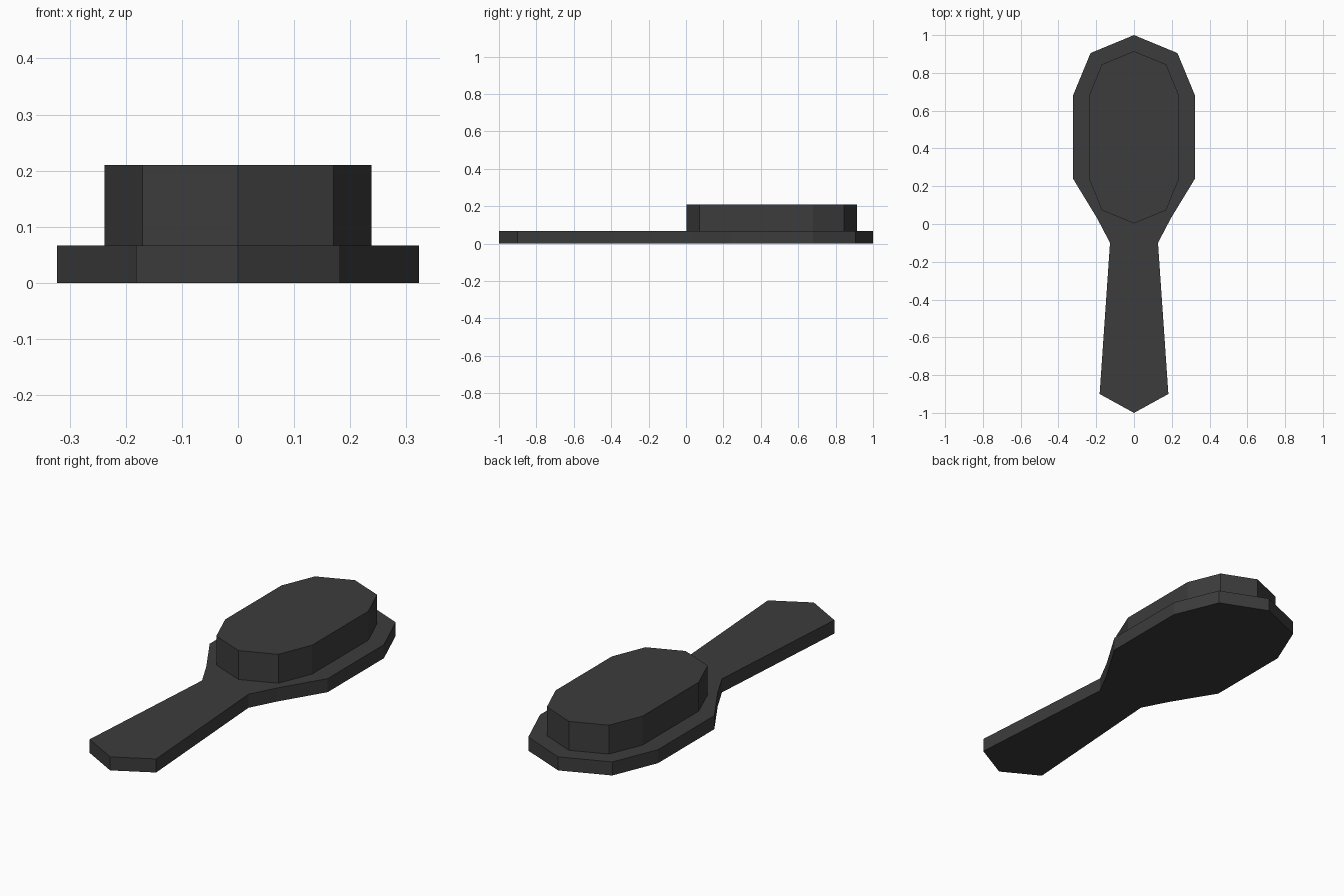
import bpy
import bmesh

cube = bpy.data.objects.get("Cube")
if cube:
    bpy.data.objects.remove(cube, do_unlink=True)

COLOUR = (0.045, 0.045, 0.045, 1)
charcoal = bpy.data.materials.new("charcoal")
charcoal.use_nodes = True
charcoal.diffuse_color = COLOUR
charcoal.node_tree.nodes["Principled BSDF"].inputs["Base Color"].default_value = COLOUR


def slab(name, half, bottom, top):
    """Mirror a half outline (from back tip to front tip) in x and extrude it up."""
    left_side = [(-x, y) for x, y in half[1:-1]]
    outline = left_side + half[::-1]
    bm = bmesh.new()
    face = bm.faces.new([bm.verts.new((x, y, bottom)) for x, y in outline])
    result = bmesh.ops.extrude_face_region(bm, geom=[face], use_keep_orig=True)
    raised = [v for v in result["geom"] if isinstance(v, bmesh.types.BMVert)]
    bmesh.ops.translate(bm, verts=raised, vec=(0, 0, top - bottom))
    bmesh.ops.recalc_face_normals(bm, faces=bm.faces)
    mesh = bpy.data.meshes.new(name)
    bm.to_mesh(mesh)
    bm.free()
    mesh.materials.append(charcoal)
    obj = bpy.data.objects.new(name, mesh)
    bpy.context.collection.objects.link(obj)
    return obj


# Flat paddle: rounded head, narrow neck and flared handle
paddle = [(0, 1), (0.23, 0.905), (0.323, 0.68), (0.323, 0.24), (0.195, 0.03),
          (0.127, -0.10), (0.182, -0.90), (0, -1)]
slab("brush_body", paddle, 0, 0.067)

# Raised bristle block on the head
block = [(0, 0.915), (0.17, 0.845), (0.238, 0.68), (0.238, 0.24),
         (0.17, 0.073), (0, 0.003)]
slab("bristle_block", block, 0.067, 0.21)
